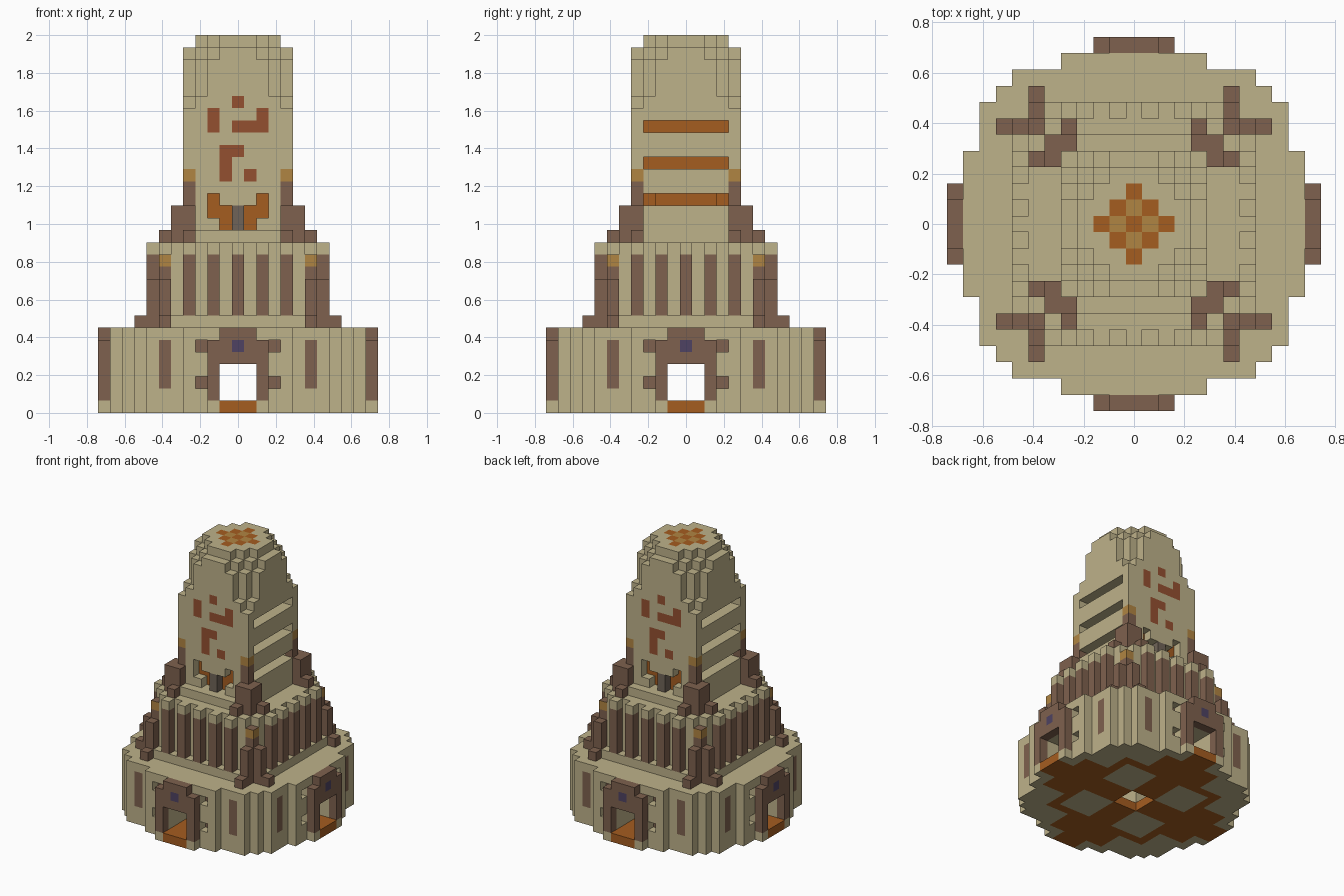
import bpy, bmesh
from mathutils import Vector

cube = bpy.data.objects.get("Cube")
if cube:
    bpy.data.objects.remove(cube)

UNIT = 2 / 31          # edge of one building block
COLOURS = {
    "sandstone": (190, 178, 138), "brown_wood": (126, 97, 78),
    "orange_clay": (165, 93, 32), "rust_red": (148, 80, 48),
    "ochre_lamp": (176, 133, 66), "dark_violet": (78, 66, 98),
    "grey_brown": (112, 100, 88),
}
TAN, BROWN, ORANGE, RUST, OCHRE, VIOLET, GREY = COLOURS


def make_material(name, rgb):
    lin = [((c / 255 + 0.055) / 1.055) ** 2.4 for c in rgb] + [1]
    mat = bpy.data.materials.new(name)
    mat.use_nodes = True
    mat.diffuse_color = lin
    shader = mat.node_tree.nodes["Principled BSDF"]
    shader.inputs["Base Color"].default_value = lin
    shader.inputs["Roughness"].default_value = 0.9
    return mat


materials = [make_material(n, c) for n, c in COLOURS.items()]
slot = {n: i for i, n in enumerate(COLOURS)}
blocks = {}            # grid cell -> (part, colour)


def span(v):
    return range(v[0], v[1] + 1) if isinstance(v, tuple) else (v,)


def fill(part, colour, x, y, z, turns=4):
    """Set blocks in inclusive ranges, repeated by turning about z (None carves)."""
    for i in span(x):
        for j in span(y):
            for k in span(z):
                for t in range(4):
                    if turns == 4 or (turns == 2 and t % 2 == 0) or t == 0:
                        if colour:
                            blocks[i, j, k] = (part, colour)
                        else:
                            blocks.pop((i, j, k), None)
                    i, j = -j, i


def slab(part, colour, a, b, z):
    """Cross shaped layer from a centred rectangle and its quarter turn."""
    fill(part, colour, (-a, a), (-b, b), z)


# Round base
for a, b in ((10, 4), (9, 7), (8, 8)):
    slab("base", TAN, a, b, (0, 6))
# Floor pattern on the underside
slab("base", ORANGE, 6, 6, 0)
slab("base", ORANGE, 9, 3, 0)
fill("base", TAN, (2, 5), (2, 5), 0)

# Doorways with frame, keystone, sill and side notches
fill("door_frames", TAN, (-2, 2), -11, 0)
fill("door_frames", BROWN, (-2, 2), -11, (1, 5))
fill("door_frames", BROWN, (-1, 1), -11, 6)
fill("door_frames", VIOLET, 0, -11, 5)
slab("base", None, 11, 1, (1, 3))
slab("door_sills", ORANGE, 11, 1, 0)
fill("base", None, (-1, 1), (-1, 1), 0)
for side in (-1, 1):
    for k in (2, 5):
        fill("base", None, 3 * side, -10, k)
        fill("base", BROWN, 3 * side, -9, k)
    fill("base", BROWN, 6 * side, -9, (2, 5))

# Middle storey with capped columns
slab("middle_storey", TAN, 7, 5, 7)
slab("middle_storey", TAN, 6, 6, (7, 13))
for i in range(-4, 5, 2):
    fill("columns", BROWN, i, -7, (8, 12))
    fill("columns", TAN, i, -7, 13)

# Corner buttresses of the middle storey
fill("lower_buttresses", BROWN, 6, 6, (7, 11))
fill("lower_buttresses", OCHRE, 6, 6, 12)
fill("lower_buttresses", None, 6, 6, 13)
for i, j in ((6, 7), (7, 6)):
    fill("lower_buttresses", BROWN, i, j, (7, 10))
for i, j in ((6, 8), (8, 6)):
    fill("lower_buttresses", BROWN, i, j, 7)

# Tower with corners that round off towards the top
fill("tower_step", TAN, (-3, 3), (-5, 5), 14, 1)
slab("tower", TAN, 4, 4, (14, 24))
slab("tower", TAN, 4, 3, 25)
for a, b in ((4, 2), (3, 3)):
    slab("tower", TAN, a, b, (26, 28))
for a, b in ((4, 1), (3, 2)):
    slab("tower", TAN, a, b, 29)
for a, b in ((3, 1), (2, 2)):
    slab("tower", TAN, a, b, 30)

# Diamond mosaic on the roof
for i in range(-2, 3):
    for j in range(abs(i) - 2, 3 - abs(i)):
        fill("tower", OCHRE if (i + j) % 2 else ORANGE, i, j, 30, 1)

# Side slots with an orange core
for k in (17, 20, 23):
    fill("tower", None, (2, 4), (-3, 3), k, 2)
    fill("tower", ORANGE, 1, (-3, 3), k, 2)

# Painted signs on front and back
for i, k in ((0, 25), (-2, (23, 24)), (2, (23, 24)), ((0, 1), 23),
             ((-1, 0), 21), (-1, (19, 20)), (1, 19)):
    fill("tower", RUST, i, -4, k, 2)

# Niche on front and back
for side in (-1, 1):
    for i, k in ((1, (15, 16)), (2, (16, 17))):
        fill("tower", None, i * side, -4, k, 2)
        fill("tower", ORANGE, i * side, -3, k, 2)
fill("niche_post", GREY, 0, -4, (15, 16), 2)

# Corner buttresses of the tower
fill("upper_buttresses", BROWN, 4, 4, (14, 18))
fill("upper_buttresses", OCHRE, 4, 4, 19)
for i, j in ((4, 5), (5, 4), (5, 5)):
    fill("upper_buttresses", BROWN, i, j, (14, 16))
for i, j in ((4, 6), (6, 4)):
    fill("upper_buttresses", BROWN, i, j, 14)


def build(part):
    """Skin the exposed sides of one part and merge flat areas of one colour."""
    bm = bmesh.new()
    for cell, (owner, colour) in blocks.items():
        if owner != part:
            continue
        centre = Vector(cell) + Vector((0, 0, 0.5))
        for axis in range(3):
            for sign in (-1, 1):
                n, u, v = Vector(), Vector(), Vector()
                n[axis], u[(axis + 1) % 3], v[(axis + 2) % 3] = sign, 0.5, sign * 0.5
                if tuple(int(a + b) for a, b in zip(cell, n)) in blocks:
                    continue
                mid = centre + n / 2
                face = bm.faces.new([bm.verts.new((mid + c) * UNIT)
                                     for c in (-u - v, u - v, u + v, v - u)])
                lamp_lid = colour == OCHRE and axis == 2 and part != "tower"
                face.material_index = slot[BROWN if lamp_lid else colour]
    bmesh.ops.remove_doubles(bm, verts=bm.verts, dist=UNIT / 100)
    bmesh.ops.dissolve_limit(bm, angle_limit=0.01, verts=bm.verts,
                             edges=bm.edges, delimit={'MATERIAL'})
    mesh = bpy.data.meshes.new(part)
    bm.to_mesh(mesh)
    bm.free()
    for mat in materials:
        mesh.materials.append(mat)
    bpy.context.collection.objects.link(bpy.data.objects.new(part, mesh))


for part in sorted({owner for owner, _ in blocks.values()}):
    build(part)
